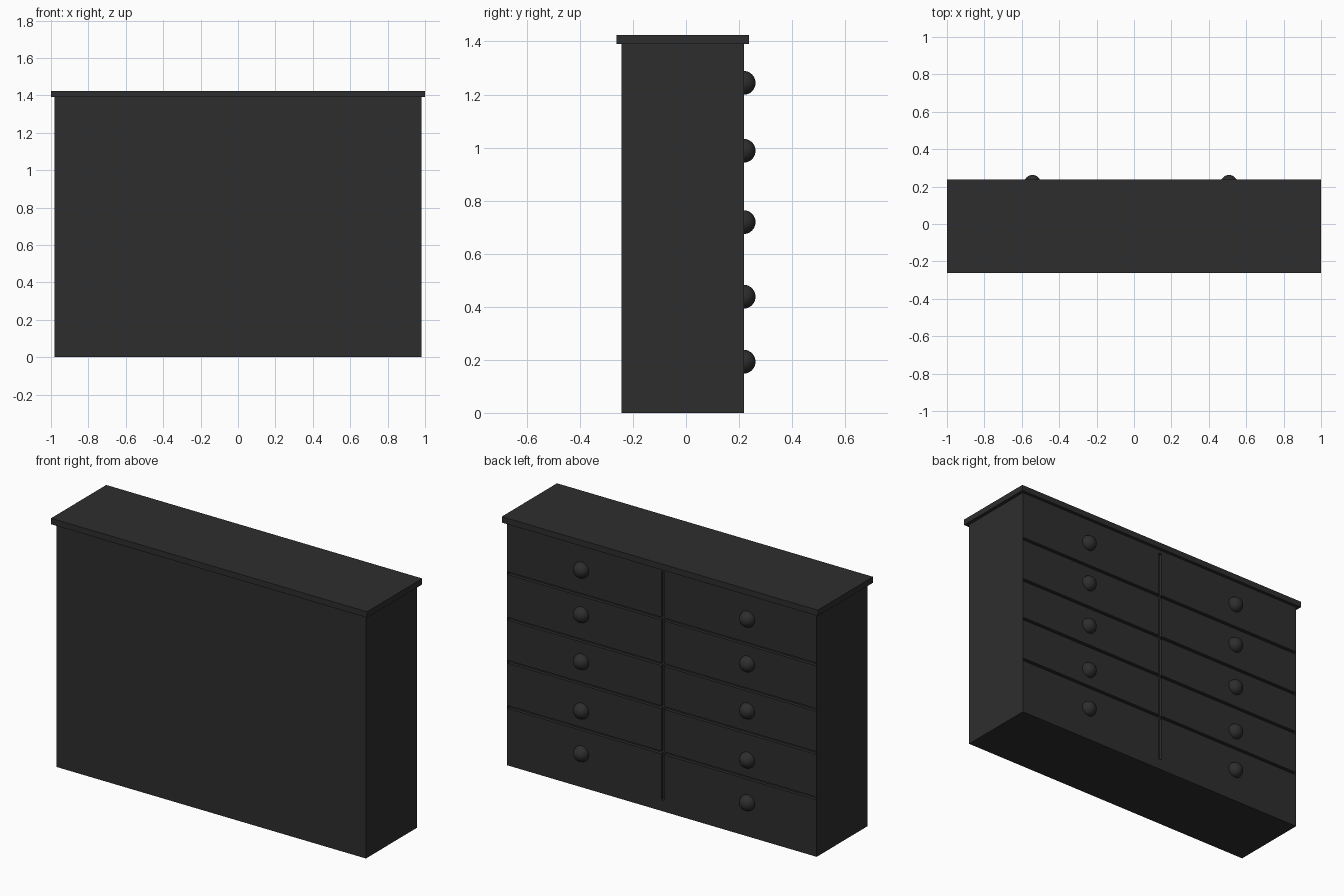
import bpy, bmesh
from mathutils import Matrix

if "Cube" in bpy.data.objects:
    bpy.data.objects.remove(bpy.data.objects["Cube"])

black = bpy.data.materials.new("black_wood")
black.diffuse_color = (0.027, 0.027, 0.027, 1)
black.use_nodes = True
black.node_tree.nodes["Principled BSDF"].inputs["Base Color"].default_value = black.diffuse_color


def box(name, x0, x1, y0, y1, z0, z1):
    me = bpy.data.meshes.new(name)
    bm = bmesh.new()
    m = Matrix.Translation(((x0 + x1) / 2, (y0 + y1) / 2, (z0 + z1) / 2)) @ \
        Matrix.Diagonal((x1 - x0, y1 - y0, z1 - z0, 1))
    bmesh.ops.create_cube(bm, size=1, matrix=m)
    bm.to_mesh(me)
    bm.free()
    me.materials.append(black)
    ob = bpy.data.objects.new(name, me)
    bpy.context.collection.objects.link(ob)
    return ob


BACK = 0.218

# carcass and overhanging top
body = box("cabinet_body", -0.98, 0.98, -0.243, BACK, 0, 1.391)
box("top_board", -1, 1, -0.262, 0.237, 1.39, 1.424)

# gaps between the drawers, cut into the drawer face
cutters = [box("drawer_gap_cutter", -0.977, 0.977, BACK - 0.018, 0.3, z - 0.008, z + 0.008)
           for z in (0.334, 0.593, 0.839, 1.10)]
cutters.append(box("centre_gap_cutter", -0.015, 0.004, BACK - 0.016, 0.31, 0.063, 1.37))
bpy.context.view_layer.objects.active = body
for c in cutters:
    mod = body.modifiers.new("gap", 'BOOLEAN')
    mod.operation = 'DIFFERENCE'
    mod.solver = 'EXACT'
    mod.object = c
    bpy.ops.object.modifier_apply(modifier=mod.name)
for c in cutters:
    bpy.data.objects.remove(c, do_unlink=True)

# round knobs, two columns of five
for x in (-0.543, 0.508):
    for z in (0.193, 0.438, 0.719, 0.988, 1.244):
        me = bpy.data.meshes.new("drawer_knob")
        bm = bmesh.new()
        bmesh.ops.create_uvsphere(bm, u_segments=32, v_segments=16, radius=0.045,
                                  matrix=Matrix.Translation((x, BACK - 0.001, z)))
        for f in bm.faces:
            f.smooth = True
        bm.to_mesh(me)
        bm.free()
        me.materials.append(black)
        bpy.context.collection.objects.link(bpy.data.objects.new("drawer_knob", me))
